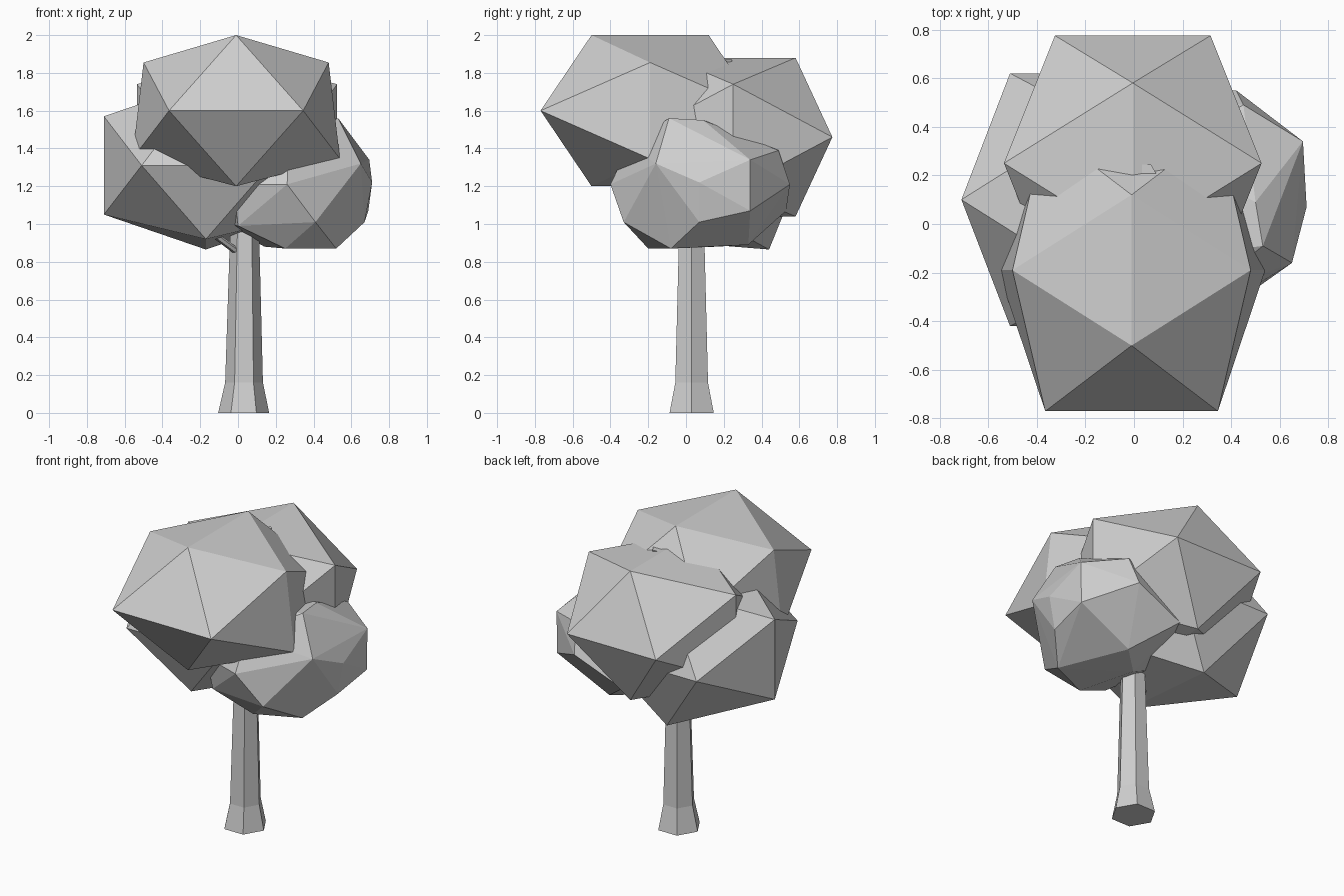
import bpy, bmesh, math
from mathutils import Vector

if "Cube" in bpy.data.objects:
    bpy.data.objects.remove(bpy.data.objects["Cube"])

grey = bpy.data.materials.new("plain_grey")
grey.diffuse_color = (0.62, 0.62, 0.62, 1)
grey.use_nodes = True
grey.node_tree.nodes["Principled BSDF"].inputs["Base Color"].default_value = grey.diffuse_color


def finish(name, bm):
    bmesh.ops.recalc_face_normals(bm, faces=bm.faces)
    mesh = bpy.data.meshes.new(name)
    bm.to_mesh(mesh)
    bm.free()
    mesh.materials.append(grey)
    obj = bpy.data.objects.new(name, mesh)
    bpy.context.collection.objects.link(obj)
    return obj


def hull(name, points):
    """Faceted solid wrapped around a few points."""
    bm = bmesh.new()
    for p in points:
        bm.verts.new(p)
    result = bmesh.ops.convex_hull(bm, input=bm.verts)
    loose = [v for v in bm.verts if not v.link_faces]
    bmesh.ops.delete(bm, geom=loose, context='VERTS')
    return finish(name, bm)


def chunky_foliage(name, centre, edge, reach, flare=0.0, lift=0.0):
    """Stretched 20-sided clump: three crossed rectangles wrapped in a hull."""
    c = Vector(centre)
    points = []
    for a in (-1, 1):
        for b in (-1, 1):
            raised = lift if a == b == -1 else 0
            points += [c + Vector((0, a * edge[1], b * reach[2] + raised)),
                       c + Vector((a * edge[0], b * reach[1], 0)),
                       c + Vector((a * (reach[0] - b * flare), 0, b * edge[2]))]
    return hull(name, points)


def tapered_limb(name, rings, sides=6):
    """Limb lofted through (x, y, z, radius) rings."""
    bm = bmesh.new()
    loops = []
    for x, y, z, r in rings:
        loops.append([bm.verts.new((x + r * math.cos(math.tau * i / sides),
                                    y + r * math.sin(math.tau * i / sides), z))
                      for i in range(sides)])
    for low, high in zip(loops, loops[1:]):
        for i in range(sides):
            j = (i + 1) % sides
            bm.faces.new((low[i], low[j], high[j], high[i]))
    bm.faces.new(loops[0][::-1])
    bm.faces.new(loops[-1])
    return finish(name, bm)


# Large angular clumps
chunky_foliage("front_foliage", (-0.01, -0.19, 1.6),
               (0.355, 0.31, 0.255), (0.52, 0.58, 0.4), flare=0.03)
chunky_foliage("back_foliage", (-0.005, 0.25, 1.46),
               (0.32, 0.33, 0.28), (0.53, 0.525, 0.42))
chunky_foliage("left_foliage", (-0.17, 0.10, 1.31),
               (0.34, 0.34, 0.26), (0.54, 0.52, 0.445), lift=0.055)

# Rounder, irregular clump
hull("right_foliage", [
    # underside
    (0.52, -0.08, 0.87), (0.25, -0.20, 0.87), (0.14, 0.16, 0.88), (0.32, 0.33, 0.89),
    # lower band
    (0.41, -0.33, 1.01), (0.67, 0.07, 1.01), (0.69, 0.34, 1.07), (0.09, 0.53, 1.07),
    (0.0, -0.26, 0.99), (-0.08, 0.1, 1.0),
    # middle band
    (0.71, 0.07, 1.22), (0.26, -0.40, 1.21), (0.42, 0.55, 1.21), (-0.02, -0.3, 1.21),
    (-0.1, 0.2, 1.25), (0.65, -0.16, 1.32), (0.695, 0.34, 1.34),
    # crown
    (0.45, 0.49, 1.39), (0.53, -0.09, 1.56), (0.50, 0.09, 1.55), (0.27, -0.3, 1.42),
    (0.1, -0.15, 1.5), (0.1, 0.3, 1.48)])

# Trunk with flared foot, its upper end leaning back through the crown
tapered_limb("trunk", [(0.03, 0.03, 0, 0.135), (0.032, 0.03, 0.16, 0.1),
                       (0.035, 0.03, 0.95, 0.077), (0.045, 0.12, 1.5, 0.06),
                       (0.05, 0.21, 1.87, 0.04)])
# Small side branch
tapered_limb("side_branch", [(0.0, 0.0, 0.85, 0.03), (-0.12, -0.05, 0.94, 0.03),
                             (-0.3, -0.05, 1.15, 0.02)])
